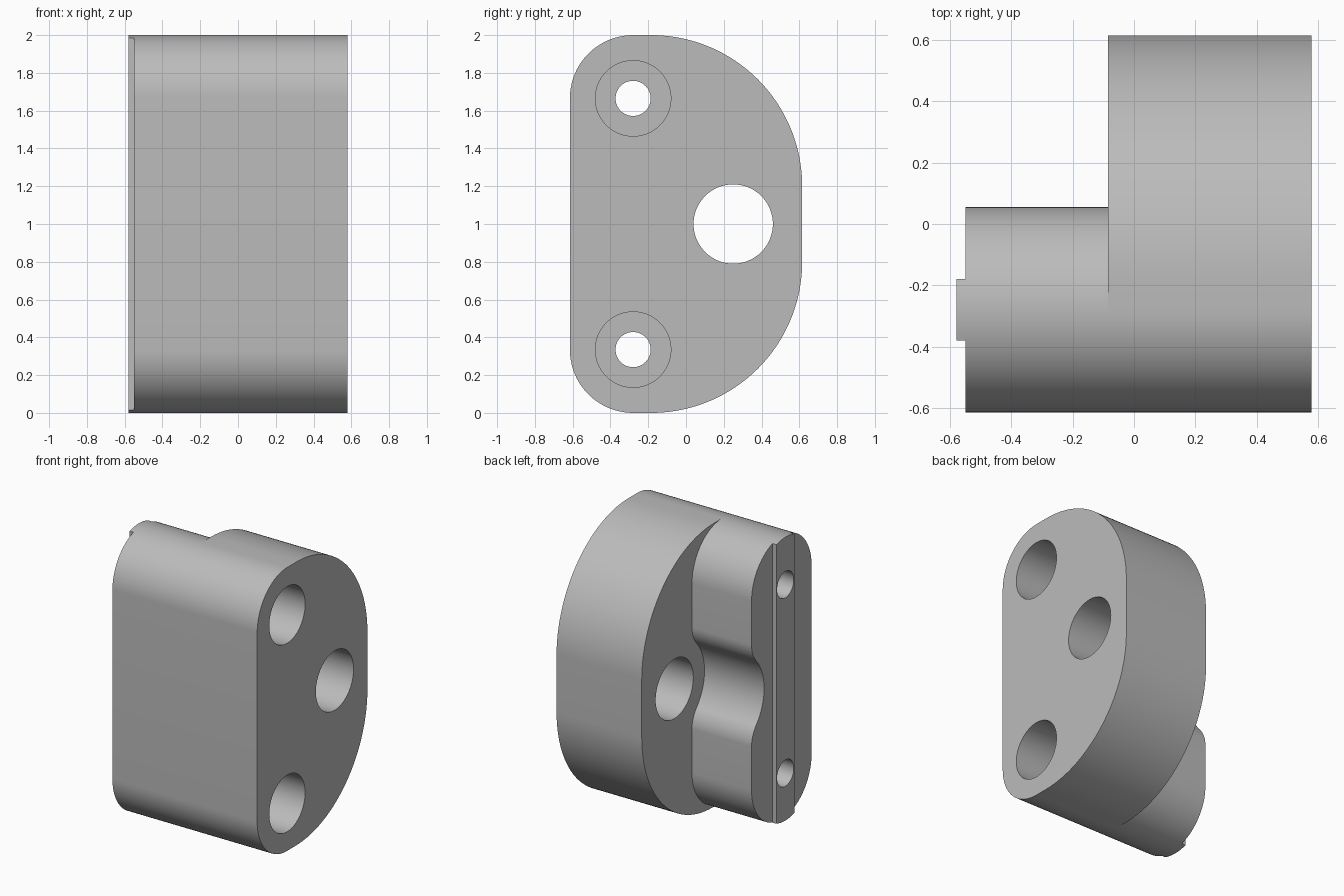
import bpy
import bmesh
from math import acos, cos, sin, radians, degrees, sqrt

if "Cube" in bpy.data.objects:
    bpy.data.objects.remove(bpy.data.objects["Cube"], do_unlink=True)

grey = bpy.data.materials.new("plain grey")
grey.use_nodes = True
colour = (0.5, 0.5, 0.5, 1)
grey.diffuse_color = colour
grey.node_tree.nodes["Principled BSDF"].inputs["Base Color"].default_value = colour

# Main dimensions; profiles lie in the y-z plane and are extruded along x
R = 0.335                        # front corner radius
SCREW_Y, LOW, HIGH = -0.28, R, 2 - R
BORE_Y, BORE_R = 0.25, 0.21
X_END, X_NOSE, X_STEP, X_BODY = -0.58, -0.55, -0.085, 0.58


def arc(y, z, r, start, end, n=20):
    angles = [radians(start + (end - start) * i / n) for i in range(n + 1)]
    return [(y + r * cos(a), z + r * sin(a)) for a in angles]


def prism(name, points, x0, x1):
    clean = []
    for p in points:
        if not clean or abs(p[0] - clean[-1][0]) + abs(p[1] - clean[-1][1]) > 1e-4:
            clean.append(p)
    if abs(clean[0][0] - clean[-1][0]) + abs(clean[0][1] - clean[-1][1]) < 1e-4:
        clean.pop()
    bm = bmesh.new()
    face = bm.faces.new([bm.verts.new((x0, y, z)) for y, z in clean])
    out = bmesh.ops.extrude_face_region(bm, geom=[face])
    verts = [g for g in out["geom"] if isinstance(g, bmesh.types.BMVert)]
    bmesh.ops.translate(bm, verts=verts, vec=(x1 - x0, 0, 0))
    bmesh.ops.recalc_face_normals(bm, faces=bm.faces)
    mesh = bpy.data.meshes.new(name)
    bm.to_mesh(mesh)
    bm.free()
    mesh.materials.append(grey)
    obj = bpy.data.objects.new(name, mesh)
    bpy.context.collection.objects.link(obj)
    return obj


def activate(obj):
    bpy.ops.object.select_all(action="DESELECT")
    obj.select_set(True)
    bpy.context.view_layer.objects.active = obj


def combine(obj, other, operation):
    mod = obj.modifiers.new(operation.lower(), "BOOLEAN")
    mod.operation, mod.solver, mod.object = operation, "EXACT", other
    activate(obj)
    bpy.ops.object.modifier_apply(modifier=mod.name)
    bpy.data.objects.remove(other, do_unlink=True)


def drill(obj, y, z, r, x0, x1):
    combine(obj, prism("drill", arc(y, z, r, 0, 360, 64), x0, x1), "DIFFERENCE")


# Wide body: tight front corners and broad curves at the back
BIG = 0.8
big_y = 0.615 - BIG
body = prism("clamp_body",
             arc(SCREW_Y, LOW, R, 180, 270)
             + arc(big_y, BIG, BIG, 270, 360, 40)
             + arc(big_y, 2 - BIG, BIG, 0, 90, 40)
             + arc(SCREW_Y, HIGH, R, 90, 180), X_STEP, X_BODY)

# Narrow nose: rounded bar with a blended hollow around the bore axis
HOLLOW, BLEND = 0.335, 0.2
blend_y = SCREW_Y + R - BLEND
dy = BORE_Y - blend_y
dz = sqrt((HOLLOW + BLEND) ** 2 - dy ** 2)
a = degrees(acos(dy / (HOLLOW + BLEND)))
nose = prism("clamp_nose",
             arc(SCREW_Y, LOW, R, 180, 270) + arc(SCREW_Y, LOW, R, 270, 360)
             + arc(blend_y, 1 - dz, BLEND, 0, a)
             + arc(BORE_Y, 1, HOLLOW, 180 + a, 180 - a)
             + arc(blend_y, 1 + dz, BLEND, -a, 0)
             + arc(SCREW_Y, HIGH, R, 0, 90) + arc(SCREW_Y, HIGH, R, 90, 180),
             X_NOSE, X_STEP)
combine(body, nose, "UNION")

# Locating key on the end of the nose
half = degrees(acos(0.1 / R))
key = prism("locating_key",
            arc(SCREW_Y, LOW, R, 180 + half, 360 - half, 8)
            + arc(SCREW_Y, HIGH, R, half, 180 - half, 8), X_END, X_NOSE)

# Shaft bore, screw holes and their deep counterbores
drill(body, BORE_Y, 1, BORE_R, X_STEP - 0.1, X_BODY + 0.1)
for z in (LOW, HIGH):
    drill(body, SCREW_Y, z, 0.2, X_STEP, X_BODY + 0.1)
    for part in (body, key):
        drill(part, SCREW_Y, z, 0.093, X_END - 0.1, X_BODY + 0.1)

for part in (body, key):
    activate(part)
    bpy.ops.object.shade_smooth_by_angle(angle=radians(25))
